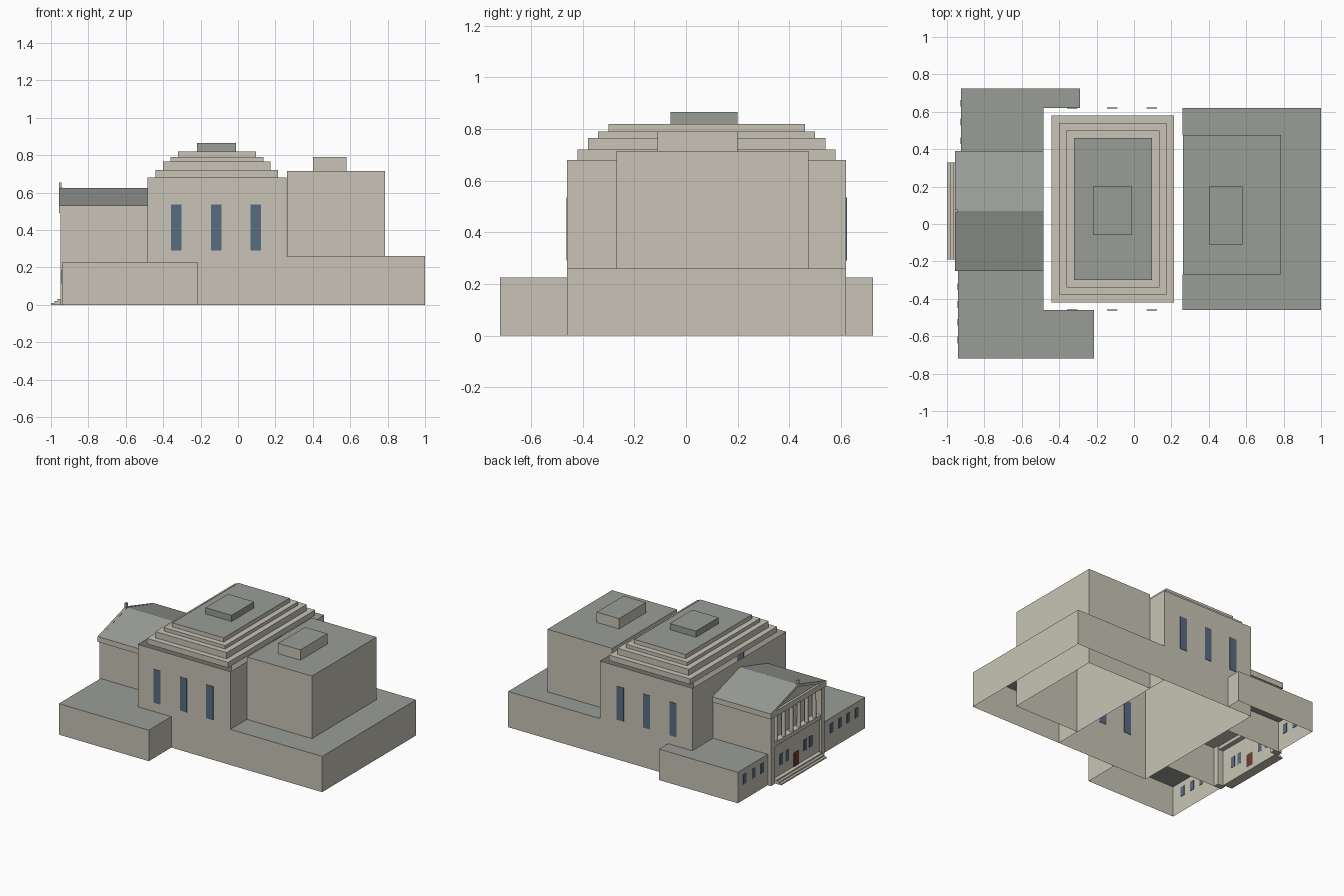
import bpy, bmesh

cube = bpy.data.objects.get("Cube")
if cube:
    bpy.data.objects.remove(cube, do_unlink=True)


def material(name, color):
    m = bpy.data.materials.new(name)
    m.use_nodes = True
    m.diffuse_color = (*color, 1)
    m.node_tree.nodes["Principled BSDF"].inputs["Base Color"].default_value = (*color, 1)
    return m


STONE = material("pale stone", (0.58, 0.55, 0.465))
ROOF = material("grey roof", (0.32, 0.335, 0.31))
GLASS = material("blue glass", (0.10, 0.15, 0.22))
DOOR = material("red brown door", (0.15, 0.045, 0.03))


def finish(name, bm, mats):
    me = bpy.data.meshes.new(name)
    bm.to_mesh(me)
    bm.free()
    for m in mats:
        me.materials.append(m)
    ob = bpy.data.objects.new(name, me)
    bpy.context.collection.objects.link(ob)
    return ob


def box(name, x, y, z, wall=STONE, top=None, drop=()):
    """Box from ranges; top gets its own colour, drop removes 'top' or 'bottom'."""
    bm = bmesh.new()
    bmesh.ops.create_cube(bm, size=1)
    for v in bm.verts:
        v.co = [r[0] + (c + 0.5) * (r[1] - r[0]) for c, r in zip(v.co, (x, y, z))]
    bm.normal_update()
    gone = []
    for f in bm.faces:
        if f.normal.z > 0.5:
            f.material_index = 1
            if "top" in drop:
                gone.append(f)
        elif f.normal.z < -0.5 and "bottom" in drop:
            gone.append(f)
    bmesh.ops.delete(bm, geom=gone, context="FACES")
    return finish(name, bm, [wall, top or wall])


def plate(name, x, y, z):
    """Flat horizontal roof sheet."""
    bm = bmesh.new()
    bm.faces.new([bm.verts.new((a, b, z)) for a, b in
                  ((x[0], y[0]), (x[1], y[0]), (x[1], y[1]), (x[0], y[1]))])
    return finish(name, bm, [ROOF])


def prism(name, section, x, mats):
    """Extrude a (y, z) section along x; upward slopes take the second material."""
    bm = bmesh.new()
    face = bm.faces.new([bm.verts.new((x[0], a, b)) for a, b in section])
    ext = bmesh.ops.extrude_face_region(bm, geom=[face])
    for v in ext["geom"]:
        if isinstance(v, bmesh.types.BMVert):
            v.co.x = x[1]
    bmesh.ops.recalc_face_normals(bm, faces=bm.faces[:])
    bm.normal_update()
    for f in bm.faces:
        f.material_index = int(f.normal.z > 0.5)
    return finish(name, bm, mats)


OPEN = ("bottom",)

# Main hall shell, open at the ledge, with stepped roof above
HX, HY = (-0.485, 0.26), (-0.46, 0.62)
box("main_hall", HX, HY, (0, 0.68), drop=("top", "bottom"))
levels = (0.68, 0.72, 0.765, 0.79, 0.82)
for i in range(4):
    d = 0.04 * (i + 1)
    box(f"roof_step_{i + 1}", (HX[0] + d + 0.005, HX[1] - d - 0.005), (HY[0] + d, HY[1] - d),
        levels[i:i + 2], top=ROOF if i == 3 else STONE, drop=OPEN)
box("roof_lantern", (-0.22, -0.01), (-0.06, 0.20), (0.82, 0.865), wall=ROOF, drop=OPEN)

# Tall hall windows on both long sides
for i, cx in enumerate((-0.33, -0.117, 0.095)):
    for side, y in (("front", HY[0]), ("back", HY[1])):
        box(f"hall_window_{side}_{i + 1}", (cx - 0.028, cx + 0.028), (y - 0.003, y + 0.003),
            (0.29, 0.535), wall=GLASS)

# Stage block with its low surrounding base
BX, BY = (0.262, 0.785), (-0.27, 0.475)
box("stage_base", (0.26, 1.0), HY, (0, 0.26), drop=("top", "bottom"))
box("stage_block", BX, BY, (0, 0.715), top=ROOF, drop=OPEN)
box("stage_rooftop_box", (0.40, 0.58), (-0.11, 0.20), (0.715, 0.79), top=ROOF, drop=OPEN)
plate("base_roof_front", (0.26, 1.0), (HY[0], BY[0]), 0.26)
plate("base_roof_back", (0.26, 1.0), (BY[1], HY[1]), 0.26)
plate("base_roof_end", (BX[1], 1.0), BY, 0.26)

# Low side wings; each is an L around the hall corner
for name, x0, x1, yo, ym, yi in (("front", -0.94, -0.215, -0.72, -0.46, -0.24),
                                 ("back", -0.925, -0.29, 0.725, 0.62, 0.38)):
    bm = bmesh.new()
    path = [(x0, yi), (x0, yo), (x1, yo), (x1, ym), (HX[0], ym), (HX[0], yi)]
    low = [bm.verts.new((a, b, 0)) for a, b in path]
    high = [bm.verts.new((a, b, 0.225)) for a, b in path]
    for i in range(6):
        j = (i + 1) % 6
        bm.faces.new((low[i], low[j], high[j], high[i]))
    bm.faces.new(high).material_index = 1
    bmesh.ops.recalc_face_normals(bm, faces=bm.faces[:])
    finish(f"{name}_wing", bm, [STONE, ROOF])

# Small windows along the wing ends
for name, x, ys in (("front", -0.94, (-0.62, -0.525, -0.43, -0.335)),
                    ("back", -0.925, (0.645, 0.545, 0.445))):
    for i, y in enumerate(ys):
        box(f"{name}_wing_window_{i + 1}", (x - 0.003, x + 0.003), (y - 0.018, y + 0.018),
            (0.115, 0.185), wall=GLASS)

# Entrance pavilion: lower storey, recessed loggia, cornice and gable
MID = 0.07
PY = (-0.24, 0.38)
box("entrance_lower_storey", (-0.935, -0.485), PY, (0, 0.29), drop=OPEN)
box("entrance_upper_storey", (-0.90, -0.485), PY, (0.29, 0.49), drop=OPEN)
box("loggia_sill", (-0.945, -0.90), (-0.215, 0.355), (0.265, 0.295))
box("entrance_cornice", (-0.957, -0.485), (-0.248, 0.388), (0.49, 0.53))
prism("gable_roof", ((-0.25, 0.53), (0.39, 0.53), (MID, 0.625)), (-0.94, -0.485), (STONE, ROOF))
for side in (-1, 1):
    edge = MID + side * 0.32
    prism("raking_cornice", ((edge, 0.53), (edge - side * 0.06, 0.53),
                             (MID, 0.609), (MID, 0.627)), (-0.957, -0.938), (STONE, ROOF))
    box("corner_pier", (-0.95, -0.89), sorted((MID + side * 0.31, MID + side * 0.27)), (0, 0.49))
box("ridge_ornament", (-0.957, -0.943), (MID - 0.01, MID + 0.01), (0.61, 0.655))

# Colonnade
for i in range(6):
    bm = bmesh.new()
    bmesh.ops.create_cone(bm, cap_ends=True, segments=12, radius1=0.015, radius2=0.013, depth=0.195)
    bmesh.ops.translate(bm, verts=bm.verts[:], vec=(-0.928, MID + (i - 2.5) * 0.088, 0.3925))
    ob = finish(f"column_{i + 1}", bm, [STONE])
    for p in ob.data.polygons:
        p.use_smooth = abs(p.normal.z) < 0.5

# Door, ground-floor windows and steps
box("entrance_door", (-0.939, -0.934), (MID - 0.03, MID + 0.03), (0.03, 0.13), wall=DOOR)
for i, off in enumerate((-0.17, -0.105, 0.105, 0.17)):
    box(f"entrance_window_{i + 1}", (-0.939, -0.934), (MID + off - 0.018, MID + off + 0.018),
        (0.10, 0.18), wall=GLASS)
for i in range(3):
    box(f"entrance_step_{i + 1}", (-1.0 + 0.018 * i, -0.93), (MID - 0.26, MID + 0.26),
        (0.01 * i, 0.01 * (i + 1)))
